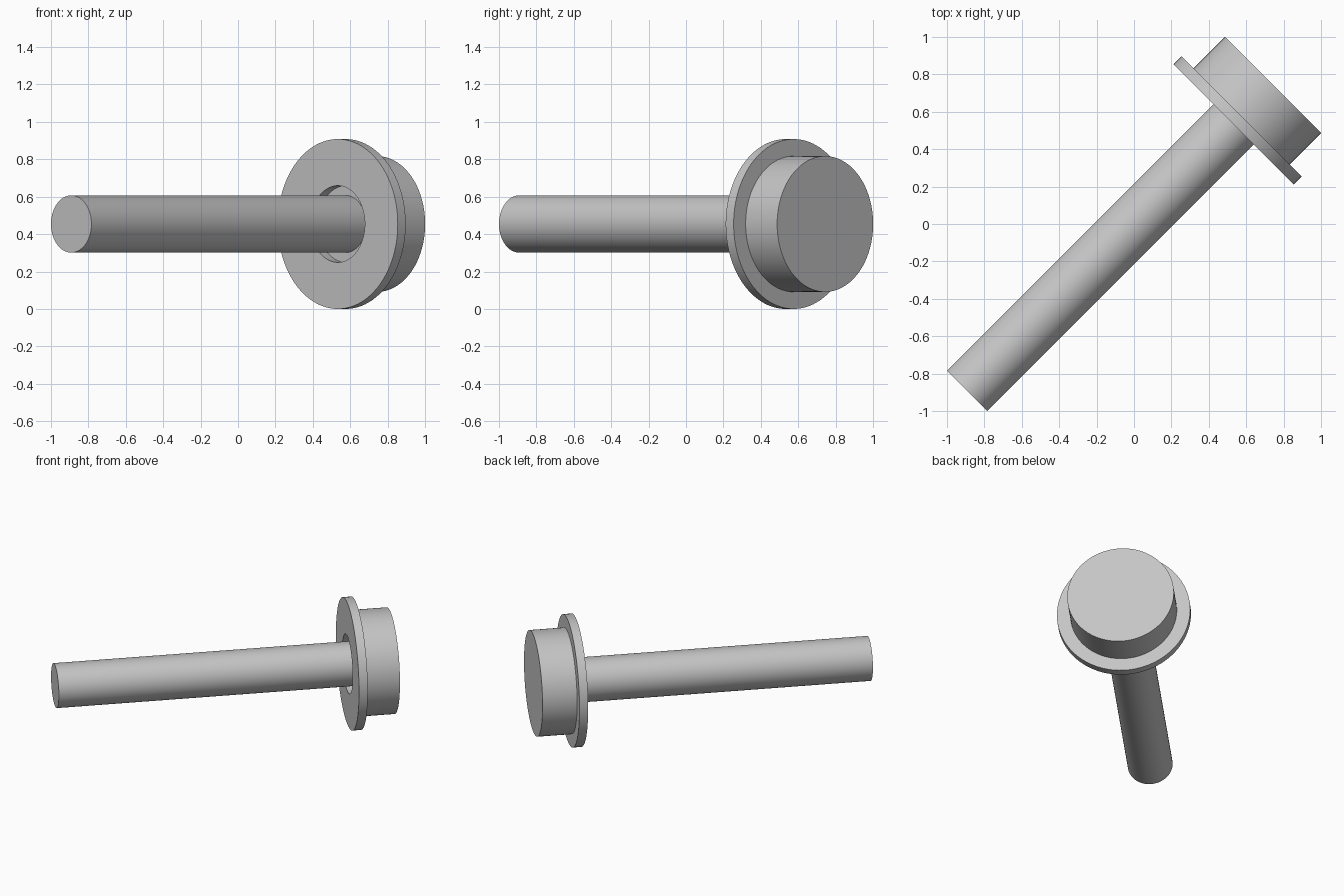
import bpy, bmesh, math
from mathutils import Matrix, Vector

cube = bpy.data.objects.get("Cube")
if cube:
    bpy.data.objects.remove(cube, do_unlink=True)

SIDES = 96
WASHER_RADIUS = 0.454

# One plain grey metal for everything
steel = bpy.data.materials.new("grey steel")
steel.use_nodes = True
grey = (0.56, 0.56, 0.56, 1)
steel.diffuse_color = grey
steel.node_tree.nodes["Principled BSDF"].inputs["Base Color"].default_value = grey

# The bolt lies level, pointing diagonally, with its head towards +x +y
PLACE = (Matrix.Translation((0, 0, WASHER_RADIUS))
         @ Vector((1, 1, 0)).to_track_quat('Z', 'Y').to_matrix().to_4x4())


def lathe(name, profile, closed=False):
    """Turn (radius, distance along axis) points around the bolt axis."""
    bm = bmesh.new()
    verts = [bm.verts.new((r, 0, s)) for r, s in profile]
    pairs = list(zip(verts, verts[1:] + verts[:1]))
    edges = [bm.edges.new(p) for p in (pairs if closed else pairs[:-1])]
    bmesh.ops.spin(bm, geom=verts + edges, cent=(0, 0, 0), axis=(0, 0, 1),
                   angle=math.tau, steps=SIDES, use_duplicate=False)
    bmesh.ops.remove_doubles(bm, verts=bm.verts[:], dist=1e-4)
    bmesh.ops.recalc_face_normals(bm, faces=bm.faces[:])
    bm.transform(PLACE)
    mesh = bpy.data.meshes.new(name)
    bm.to_mesh(mesh)
    bm.free()
    mesh.materials.append(steel)
    obj = bpy.data.objects.new(name, mesh)
    bpy.context.collection.objects.link(obj)
    bpy.ops.object.select_all(action='DESELECT')
    obj.select_set(True)
    bpy.context.view_layer.objects.active = obj
    bpy.ops.object.shade_smooth_by_angle(angle=math.radians(30))
    return obj


def cylinder(name, radius, start, end):
    return lathe(name, [(0, start), (radius, start), (radius, end), (0, end)])


SEAT = 0.814  # where the head's underside meets the washer

cylinder("shaft", 0.153, -1.261, SEAT)
cylinder("head", 0.363, SEAT, 1.052)

# Flat washer with a hole wider than the shaft
hole, front = 0.205, 0.754
lathe("washer", [(hole, front), (WASHER_RADIUS, front),
                 (WASHER_RADIUS, SEAT), (hole, SEAT)], closed=True)
